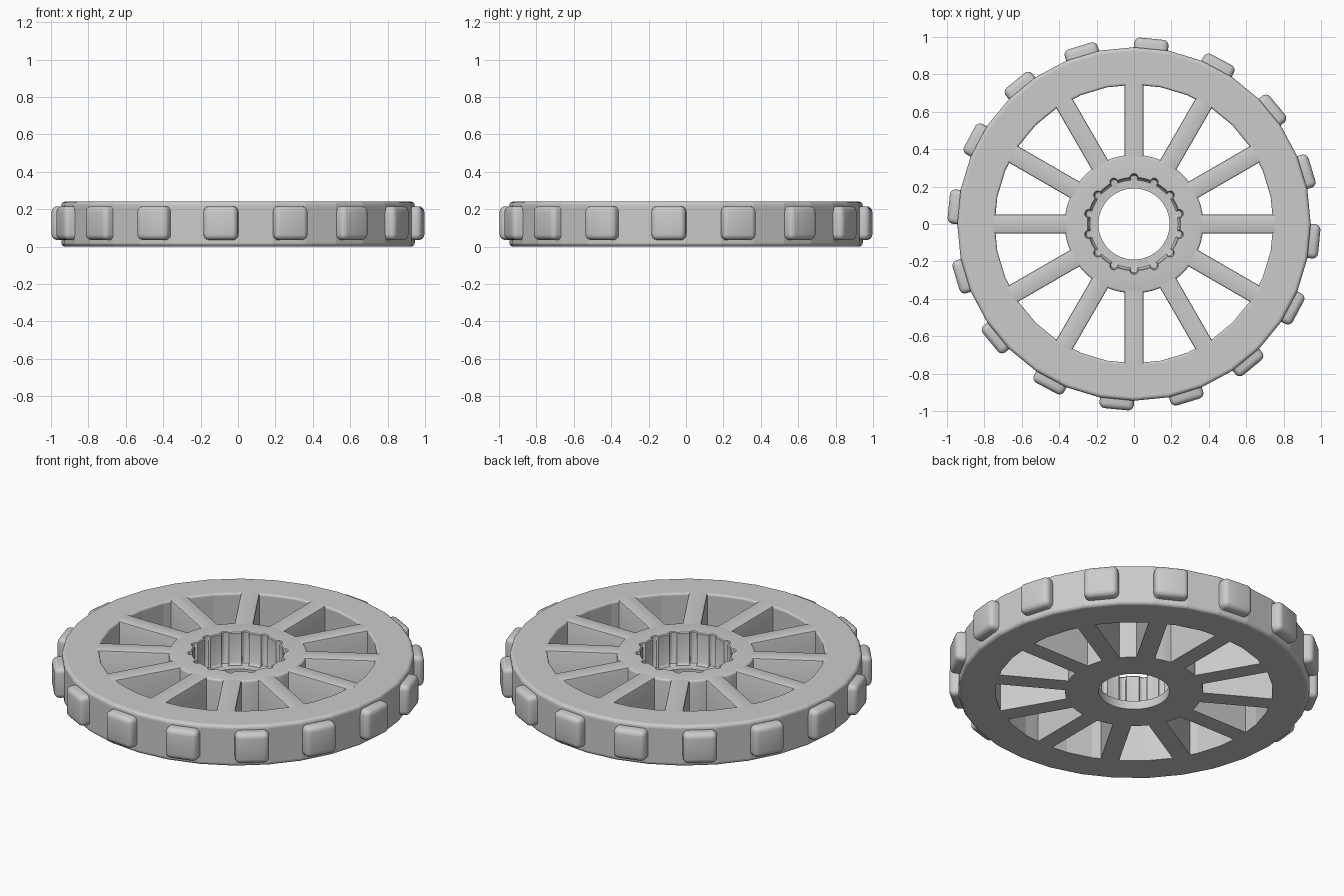
import bpy, bmesh, math
from mathutils import Matrix, Vector

cube = bpy.data.objects.get("Cube")
if cube:
    bpy.data.objects.remove(cube, do_unlink=True)

HEIGHT = 0.24

grey = bpy.data.materials.new("plain_grey")
grey.use_nodes = True
grey.diffuse_color = (0.6, 0.6, 0.6, 1)
grey.node_tree.nodes["Principled BSDF"].inputs["Base Color"].default_value = (0.6, 0.6, 0.6, 1)


def finish(name, bm, smooth=None):
    bmesh.ops.recalc_face_normals(bm, faces=bm.faces)
    mesh = bpy.data.meshes.new(name)
    bm.to_mesh(mesh)
    bm.free()
    mesh.materials.append(grey)
    obj = bpy.data.objects.new(name, mesh)
    bpy.context.collection.objects.link(obj)
    if smooth:
        bpy.ops.object.select_all(action='DESELECT')
        obj.select_set(True)
        bpy.context.view_layer.objects.active = obj
        bpy.ops.object.shade_smooth_by_angle(angle=math.radians(smooth))
    return obj


def ring(name, angles, profile, smooth=None):
    """Closed ring; each profile point is (radius or radius function, z)."""
    bm = bmesh.new()
    loops = []
    for r, z in profile:
        radius = r if callable(r) else (lambda a, r=r: r)
        loops.append([bm.verts.new((radius(a) * math.cos(a), radius(a) * math.sin(a), z))
                      for a in angles])
    n = len(angles)
    for lower, upper in zip(loops, loops[1:] + loops[:1]):
        for i in range(n):
            j = (i + 1) % n
            bm.faces.new((lower[i], lower[j], upper[j], upper[i]))
    return finish(name, bm, smooth)


def rounded(cx, cz, size, start, steps=4):
    """Quarter-round corner of a profile, swept counter-clockwise."""
    return [(cx + size * math.cos(math.radians(start + 90 * k / steps)),
             cz + size * math.sin(math.radians(start + 90 * k / steps)))
            for k in range(steps + 1)]


def box(name, size, centre, angle, bevel, pick, segments, smooth):
    """Bevelled block placed along +x, then turned about the axle."""
    bm = bmesh.new()
    bmesh.ops.create_cube(bm, size=1)
    bmesh.ops.scale(bm, vec=size, verts=bm.verts)
    edges = [e for e in bm.edges if pick(e)]
    bmesh.ops.bevel(bm, geom=edges, offset=bevel, segments=segments,
                    profile=0.5, affect='EDGES')
    bmesh.ops.translate(bm, vec=centre, verts=bm.verts)
    bmesh.ops.rotate(bm, matrix=Matrix.Rotation(angle, 3, 'Z'),
                     cent=Vector(), verts=bm.verts)
    return finish(name, bm, smooth)


# Faceted rim
rim_angles = [math.tau * i / 32 for i in range(32)]
b = 0.02
ring("rim", rim_angles,
     [(0.745, 0)] + rounded(0.945 - b, b, b, -90)
     + rounded(0.945 - b, HEIGHT - b, b, 0)
     + rounded(0.745 + 0.012, HEIGHT - 0.012, 0.012, 90))

# Hub with a grooved bore and a thin floor ring
GROOVES, HALF = 14, 0.021
pitch = math.tau / GROOVES
offsets = [-1, -0.85, -0.5, 0, 0.5, 0.85, 1]
hub_angles = []
for g in range(GROOVES):
    middle = math.pi / 2 + g * pitch
    hub_angles += [middle + o * HALF / 0.245 for o in offsets]
    gap_start = middle + HALF / 0.245
    gap = pitch - 2 * HALF / 0.245
    hub_angles += [gap_start + gap / 3, gap_start + gap * 2 / 3]


def bore(a, base=0.245):
    d = (a - math.pi / 2 + pitch / 2) % pitch - pitch / 2
    u = min(1, abs(d) * 0.245 / HALF)
    return base + HALF * math.sqrt(1 - u * u)


ring("hub", hub_angles,
     [(0.19, 0), (0.37, 0)] + rounded(0.358, HEIGHT - 0.012, 0.012, 0)
     + [(lambda a: bore(a, 0.25), HEIGHT), (bore, HEIGHT - 0.005),
        (bore, 0.065), (lambda a: bore(a) - 0.005, 0.055),
        (0.235, 0.05), (0.19, 0.05)], 30)

# Twelve spokes, top edges softened
for i in range(12):
    box(f"spoke_{i + 1}", (0.41, 0.1, HEIGHT), (0.56, 0, HEIGHT / 2),
        math.tau * i / 12, 0.008,
        lambda e: all(v.co.z > 0 for v in e.verts)
        and e.verts[0].co.y * e.verts[1].co.y > 0, 2, 30)

# Sixteen rounded tread lugs
for i in range(16):
    box(f"tread_lug_{i + 1}", (0.11, 0.184, 0.18), (0.94, 0, 0.125),
        math.radians(-5.5 + 22.5 * i), 0.03,
        lambda e: any(v.co.x > 0 for v in e.verts)
        or e.verts[0].co.y * e.verts[1].co.y > 0, 4, 35)
